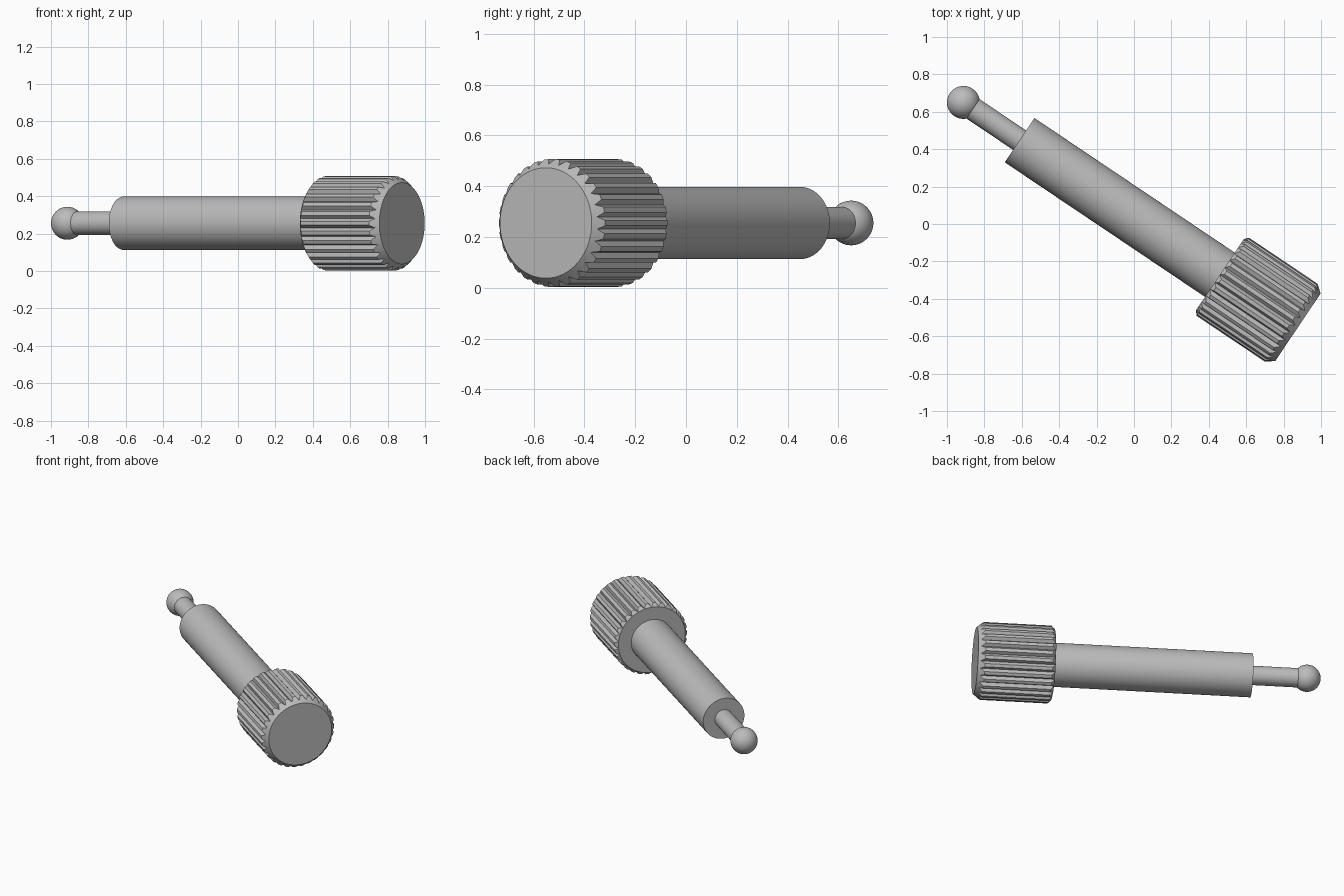
import bpy, bmesh, math
from mathutils import Matrix, Vector

cube = bpy.data.objects.get("Cube")
if cube:
    bpy.data.objects.remove(cube, do_unlink=True)

grey = bpy.data.materials.new("plain grey")
grey.use_nodes = True
grey.diffuse_color = (0.5, 0.5, 0.5, 1)
grey.node_tree.nodes["Principled BSDF"].inputs["Base Color"].default_value = (0.5, 0.5, 0.5, 1)

# Parts are built along local x, starting at the ball centre
PLACE = Matrix.Translation((-0.912, 0.65, 0.255)) @ Matrix.Rotation(math.radians(-33.9), 4, "Z")


def finish(name, bm, smooth_angle):
    bmesh.ops.recalc_face_normals(bm, faces=bm.faces)
    mesh = bpy.data.meshes.new(name)
    bm.to_mesh(mesh)
    bm.free()
    mesh.materials.append(grey)
    obj = bpy.data.objects.new(name, mesh)
    bpy.context.collection.objects.link(obj)
    obj.matrix_world = PLACE
    bpy.ops.object.select_all(action="DESELECT")
    obj.select_set(True)
    bpy.context.view_layer.objects.active = obj
    bpy.ops.object.shade_smooth_by_angle(angle=math.radians(smooth_angle))


def loft(name, rings, smooth_angle):
    """Skin closed rings of points and cap both ends."""
    bm = bmesh.new()
    loops = [[bm.verts.new(p) for p in ring] for ring in rings]
    n = len(loops[0])
    for a, b in zip(loops, loops[1:]):
        for i in range(n):
            j = (i + 1) % n
            bm.faces.new((a[i], a[j], b[j], b[i]))
    bm.faces.new(loops[0])
    bm.faces.new(loops[-1])
    finish(name, bm, smooth_angle)


def point(x, r, angle):
    return Vector((x, r * math.cos(angle), r * math.sin(angle)))


def rod(name, start, end, radius):
    angles = [math.tau * i / 64 for i in range(64)]
    loft(name, [[point(x, radius, a) for a in angles] for x in (start, end)], 30)


# Ball tip
bm = bmesh.new()
bmesh.ops.create_uvsphere(bm, u_segments=48, v_segments=24, radius=0.088)
finish("ball_tip", bm, 30)

# Neck and shaft
rod("neck", 0.04, 0.37, 0.0625)
rod("shaft", 0.362, 1.67, 0.1425)

# Knurled knob: V grooves between narrow flat ridges, chamfered at both ends
TEETH, RIDGE, VALLEY = 30, 0.252, 0.232
BACK, FRONT, BACK_R, FACE_R = 1.652, 2.155, 0.232, 0.2175
step = math.tau / TEETH
outline = []
for t in range(TEETH):
    for offset, r in ((-0.2, RIDGE), (0.2, RIDGE), (0.5, VALLEY)):
        outline.append((r, (t + offset) * step))
loft("knurled_knob", [
    [point(BACK, BACK_R - 0.001, a) for r, a in outline],
    [point(BACK + (r - BACK_R), r, a) for r, a in outline],
    [point(FRONT - 1.28 * (r - FACE_R), r, a) for r, a in outline],
    [point(FRONT, FACE_R, a) for r, a in outline],
], 12)
